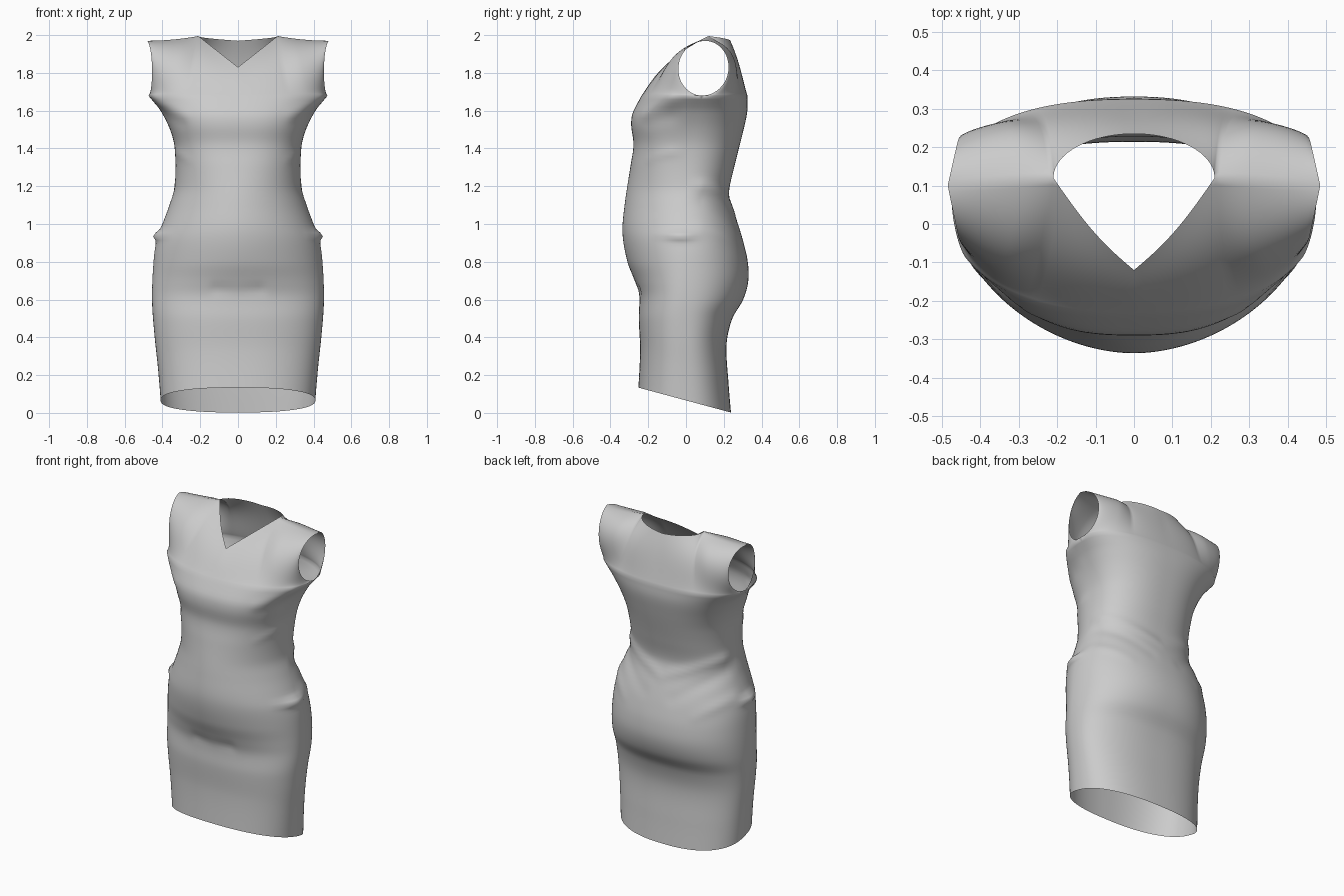
import bpy, bmesh, math
from mathutils import Vector

if "Cube" in bpy.data.objects:
    bpy.data.objects.remove(bpy.data.objects["Cube"])

# Profiles read along the height: (z, value)
WIDTH = [(0.0, .405), (.1, .412), (.25, .425), (.42, .443), (.6, .455), (.8, .447), (.92, .43), (1.0, .4),
         (1.1, .363), (1.2, .335), (1.4, .335), (1.5, .36), (1.6, .41), (1.65, .45), (1.68, .475)]
FRONT = [(0.0, -.255), (.3, -.243), (.5, -.25), (.62, -.248), (.7, -.272), (.8, -.31), (.95, -.336), (1.1, -.325),
         (1.3, -.295), (1.42, -.278), (1.52, -.29), (1.58, -.285), (1.63, -.262), (1.68, -.235)]
BACK = [(0.0, .245), (.2, .225), (.38, .215), (.5, .245), (.6, .303), (.7, .33), (.8, .327), (.9, .305), (1.0, .275),
        (1.1, .24), (1.17, .228), (1.3, .255), (1.5, .305), (1.6, .325), (1.68, .325)]
SIDE = [(0.0, 0), (1.2, 0), (1.5, .04), (1.68, .085)]
ROUND_FRONT = [(0.0, 2.4), (.5, 2.3), (.75, 1.95), (.95, 1.9), (1.2, 2.0), (1.5, 2.6), (1.68, 2.5)]
ROUND_BACK = [(0.0, 2.4), (.5, 2.3), (.9, 2.2), (1.2, 2.3), (1.5, 2.4), (1.68, 2.4)]
ARMPIT = 1.68
N, LOW, UP = 40, 80, 26      # columns per half panel, rows below and above the armpit
SHOULDER = 27                # columns taken by the shoulder seam


def sample(table, z):
    """Smooth interpolation through a profile."""
    if z <= table[0][0]:
        return table[0][1]
    for i in range(len(table) - 1):
        (z0, a), (z1, b) = table[i], table[i + 1]
        if z <= z1 + 1e-9:
            zp, p = table[i - 1] if i else table[0]
            zn, n = table[i + 2] if i + 2 < len(table) else table[-1]
            h = z1 - z0
            m0, m1 = (b - p) / (z1 - zp) * h, (n - a) / (zn - z0) * h
            t = (z - z0) / h
            return ((2*t**3 - 3*t*t + 1) * a + (t**3 - 2*t*t + t) * m0
                    + (3*t*t - 2*t**3) * b + (t**3 - t*t) * m1)
    return table[-1][1]


def body_point(z, j, front):
    """Point on the rounded cross-section, j = 0 at the side, N at the centre."""
    a = math.pi / 2 * j / N
    e = 2 / sample(ROUND_FRONT if front else ROUND_BACK, z)
    s = sample(SIDE, z)
    x = sample(WIDTH, z) * max(0, math.cos(a)) ** e if j < N else 0
    y = s + (sample(FRONT if front else BACK, z) - s) * math.sin(a) ** e
    return Vector((x, y, z - y * .31 * max(0, 1 - z / .5)))   # slanted hem


def top_point(j, front):
    """Shoulder seam followed by the neckline."""
    if j <= SHOULDER:
        k = j / SHOULDER
        return Vector((.485 - .275 * k, .1 + .02 * k, 1.97 + .025 * k ** 2))
    k = (j - SHOULDER) / (N - SHOULDER)
    if front:
        return Vector((.21 * (1 - k), .12 - .24 * k - .02 * math.sin(math.pi * k), 1.995 - .165 * k))
    a = k * math.pi / 2
    return Vector((.21 * math.cos(a) if k < 1 else 0, .12 + .115 * math.sin(a), 1.995 - .025 * k))


def armhole(t, sign):
    a = math.pi * t
    return Vector((.475 + .01 * t - .025 * math.sin(a), .085 + .015 * t + sign * .133 * math.sin(a),
                   1.825 - .145 * math.cos(a)))


def yoke_point(t, j, front):
    """Patch between the armpit line, armhole, shoulder and neckline."""
    sign = -1 if front else 1
    u = j / N
    p = body_point(ARMPIT, j, front).lerp(top_point(j, front), t)
    edge = armhole(t, sign) - armhole(0, sign).lerp(armhole(1, sign), t)
    bulge = math.sin(math.pi * min(1, u / 1.2)) * math.sin(math.pi * t ** (1.2 if front else 1.4))
    # bulge eases off smoothly towards the neckline
    k = max(0, min(1, (u - .45) / .55))
    amount = (.045 if front else .05) * (1 - .75 * k * k * (3 - 2 * k))
    return p + edge * (1 - u) ** 2 + Vector((0, sign * .85, .55)) * bulge * amount


# Cloth folds: side (-1 front, 1 back), start x z, end x z, depth, width
FOLDS = [(1, .32, 1.2, -.1, 1.03, .010, .03), (1, .34, 1.12, .1, .96, -.008, .035),
         (1, .4, .98, .25, .88, .007, .03),
         (-1, .44, 1.66, .28, 1.58, .010, .03), (-1, .43, 1.59, .3, 1.53, -.008, .03),
         (-1, .33, 1.38, .26, 1.34, .005, .02), (-1, .12, .655, 0, .65, -.006, .03),
         (-1, .42, .94, .37, .945, .007, .016)]


def add_folds(p):
    out = Vector((p.x, p.y * 1.6, 0)).normalized()
    move = 0
    for side, x0, z0, x1, z1, depth, width in FOLDS:
        if p.y * side < 0:
            continue
        a, d = Vector((x0, z0)), Vector((x1 - x0, z1 - z0))
        q = Vector((p.x, p.z))
        k = max(0, min(1, (q - a).dot(d) / d.length_squared))
        dist = (q - a - d * k).length
        taper = 1 - .6 * k
        move += taper * depth * math.exp(-(dist / width) ** 2) * min(1, abs(p.y) / .08)
    # gathered pucker at the hip
    if p.x > .3:
        move += .025 * math.exp(-((p.z - .94) / .022) ** 2 - ((p.y + .02) / .07) ** 2)
    return p + out * move


# Dress: right half of the front and back panels, then mirrored
bm = bmesh.new()
for front in (True, False):
    rows = []
    for i in range(LOW + 1):
        z = .066 + (ARMPIT - .066) * i / LOW
        rows.append([bm.verts.new(add_folds(body_point(z, j, front))) for j in range(N + 1)])
    for i in range(1, UP + 1):
        row = []
        for j in range(N + 1):
            p = yoke_point(i / UP, j, front)
            row.append(bm.verts.new(p.lerp(add_folds(p), max(0, 1 - i / 6))))
        rows.append(row)
    for r0, r1 in zip(rows, rows[1:]):
        for j in range(N):
            bm.faces.new((r0[j], r0[j + 1], r1[j + 1], r1[j]))
for v in bm.verts:
    if abs(v.co.x) < 1e-4:
        v.co.x = 0
half = bm.verts[:] + bm.edges[:] + bm.faces[:]
bmesh.ops.mirror(bm, geom=half, axis='X', merge_dist=1e-5)
bmesh.ops.remove_doubles(bm, verts=bm.verts[:], dist=2e-4)
bmesh.ops.recalc_face_normals(bm, faces=bm.faces[:])
mesh = bpy.data.meshes.new("dress")
bm.to_mesh(mesh)
bm.free()
dress = bpy.data.objects.new("dress", mesh)
bpy.context.collection.objects.link(dress)
mesh.shade_smooth()
